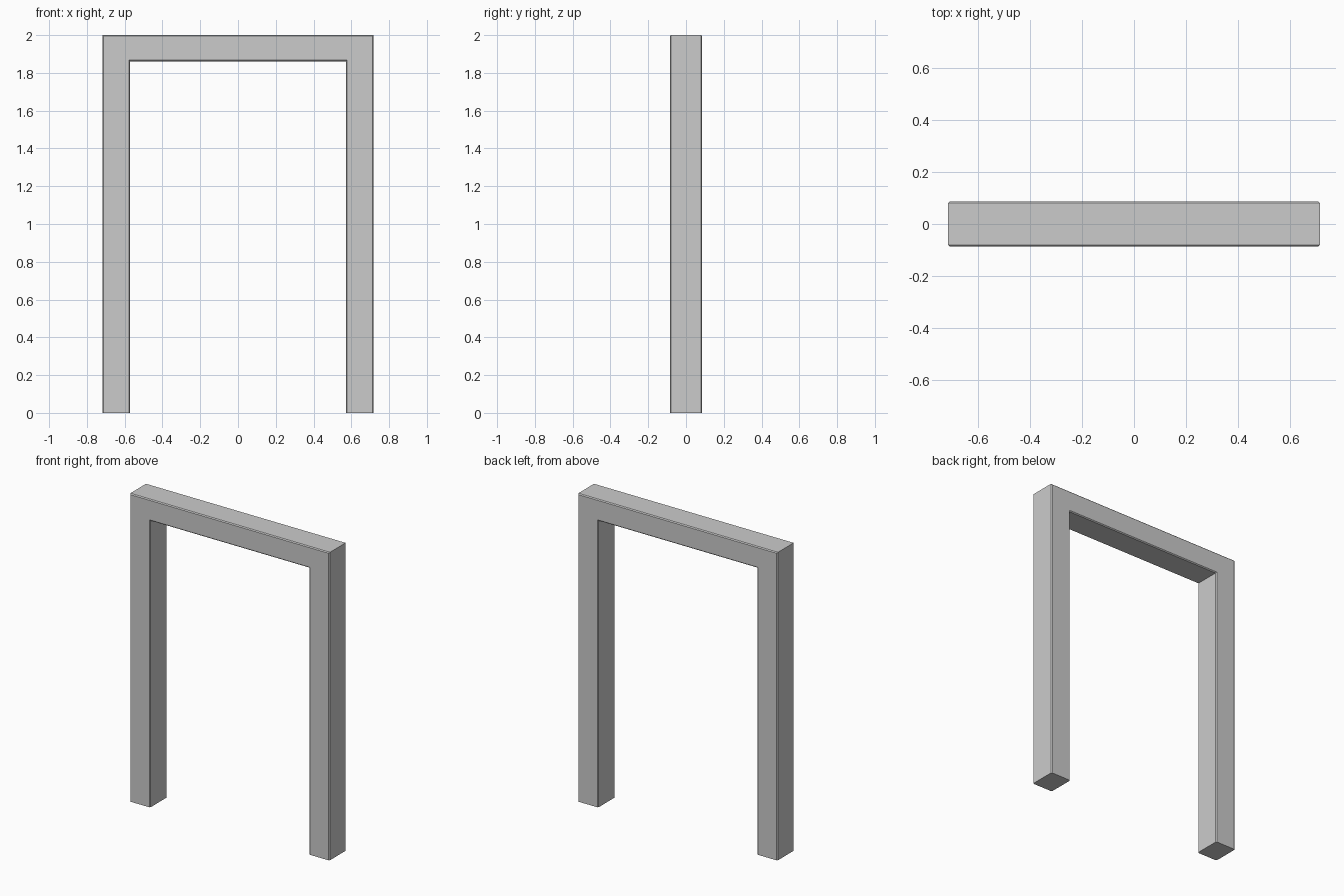
import bpy, bmesh

if "Cube" in bpy.data.objects:
    bpy.data.objects.remove(bpy.data.objects["Cube"])

HALF_W, HALF_D, HEIGHT = 0.717, 0.086, 2.0
INNER_W, INNER_H = 0.571, 1.861
BEVEL = 0.006

# U-shaped outline: two jambs joined by a lintel
outer = [(-HALF_W, 0), (-HALF_W, HEIGHT), (HALF_W, HEIGHT), (HALF_W, 0)]
inner = [(-INNER_W, 0), (-INNER_W, INNER_H), (INNER_W, INNER_H), (INNER_W, 0)]

bm = bmesh.new()
rings = []
for (ox, oz), (ix, iz) in zip(outer, inner):
    # rectangular cross-section at each corner of the path
    rings.append([bm.verts.new(p) for p in (
        (ox, -HALF_D, oz), (ix, -HALF_D, iz),
        (ix, HALF_D, iz), (ox, HALF_D, oz))])

for a, b in zip(rings, rings[1:]):
    for i in range(4):
        j = (i + 1) % 4
        bm.faces.new((a[i], a[j], b[j], b[i]))
bm.faces.new(rings[0])
bm.faces.new(rings[-1])
bmesh.ops.recalc_face_normals(bm, faces=bm.faces)

# Narrow chamfer along the long front and back edges
long_edges = [bm.edges.get((a[i], b[i]))
              for a, b in zip(rings, rings[1:]) for i in range(4)]
bmesh.ops.bevel(bm, geom=long_edges, offset=BEVEL, segments=1,
                affect='EDGES', profile=0.5)
bmesh.ops.recalc_face_normals(bm, faces=bm.faces)

mesh = bpy.data.meshes.new("door_frame")
bm.to_mesh(mesh)
bm.free()
frame = bpy.data.objects.new("door_frame", mesh)
bpy.context.collection.objects.link(frame)
